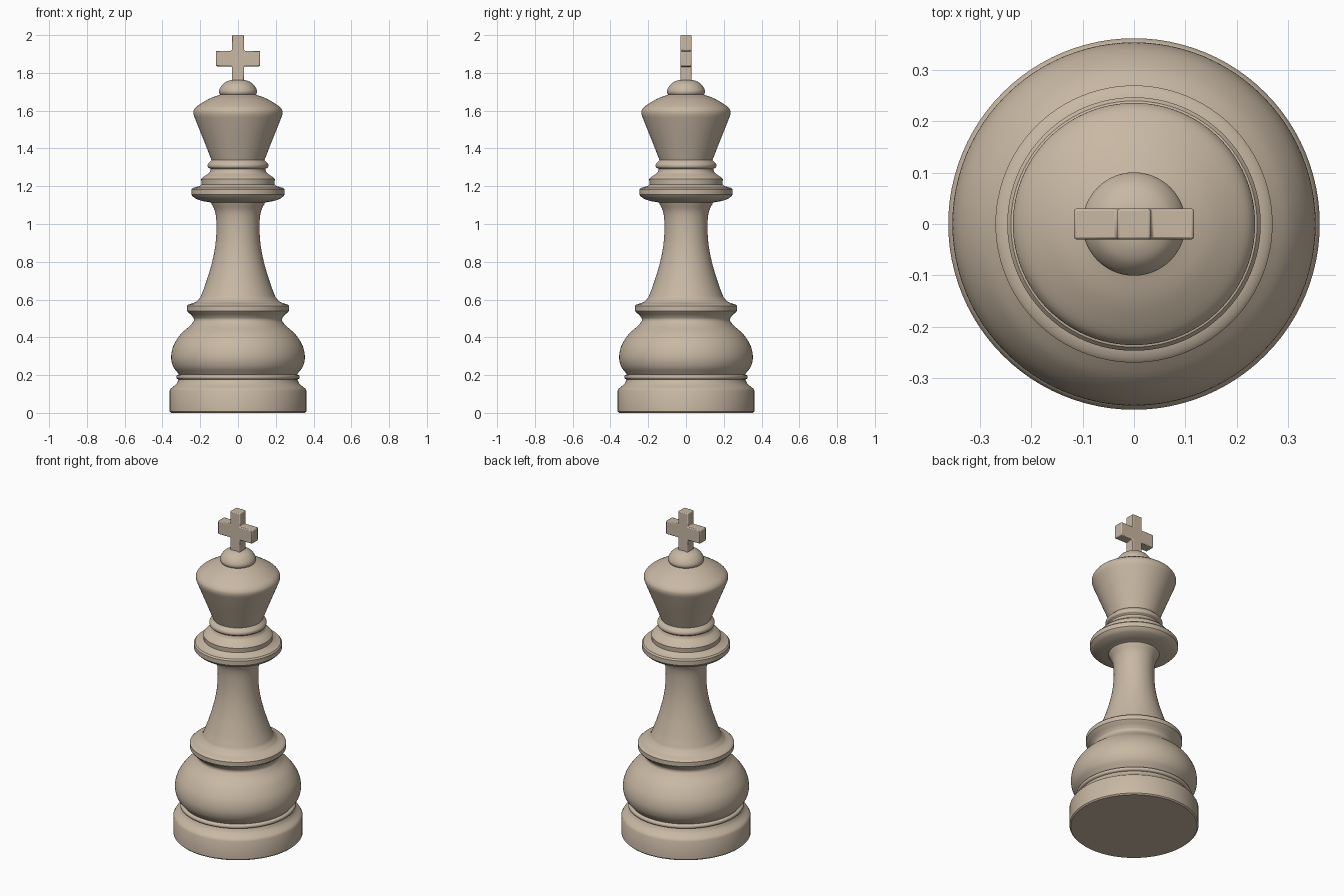
import bpy, bmesh, math
from mathutils import Vector

if "Cube" in bpy.data.objects:
    bpy.data.objects.remove(bpy.data.objects["Cube"])

mat = bpy.data.materials.new("warm tan")
mat.diffuse_color = (0.58, 0.48, 0.37, 1)
mat.use_nodes = True
mat.node_tree.nodes["Principled BSDF"].inputs["Base Color"].default_value = mat.diffuse_color


def smooth(points, steps=6):
    """Catmull-Rom curve through (radius, height) points."""
    p = [Vector(q) for q in points]
    p = [2 * p[0] - p[1]] + p + [2 * p[-1] - p[-2]]
    out = []
    for i in range(1, len(p) - 2):
        a, b, c, d = p[i - 1:i + 3]
        for k in range(steps):
            t = k / steps
            v = (2 * b + (c - a) * t + (2 * a - 5 * b + 4 * c - d) * t**2
                 + (3 * b - a - 3 * c + d) * t**3) / 2
            out.append((max(v.x, 0), v.y))
    return out + [tuple(points[-1])]


def finish(bm, name, angle=35):
    bmesh.ops.recalc_face_normals(bm, faces=bm.faces)
    me = bpy.data.meshes.new(name)
    bm.to_mesh(me)
    bm.free()
    ob = bpy.data.objects.new(name, me)
    bpy.context.collection.objects.link(ob)
    me.materials.append(mat)
    bpy.ops.object.select_all(action='DESELECT')
    ob.select_set(True)
    bpy.context.view_layer.objects.active = ob
    bpy.ops.object.shade_smooth_by_angle(angle=math.radians(angle))
    return ob


def lathe(name, profile, segs=96):
    bm = bmesh.new()
    rings = [[bm.verts.new((r * math.cos(2 * math.pi * i / segs),
                            r * math.sin(2 * math.pi * i / segs), z))
              for i in range(segs)] for r, z in profile]
    for lo, hi in zip(rings, rings[1:]):
        for i in range(segs):
            j = (i + 1) % segs
            bm.faces.new((lo[i], lo[j], hi[j], hi[i]))
    bm.faces.new(rings[0][::-1])
    bm.faces.new(rings[-1])
    return finish(bm, name)


# One continuous turned body, described section by section
foot = [(0.355, 0), (0.362, 0.007), (0.362, 0.118), (0.355, 0.13)]
foot += smooth([(0.345, 0.137), (0.325, 0.155), (0.315, 0.173)], 3)
foot_ring = smooth([(0.314, 0.177), (0.325, 0.183), (0.325, 0.197), (0.312, 0.204)], 3)
bulb = smooth([(0.315, 0.207), (0.343, 0.245), (0.354, 0.295), (0.342, 0.355),
               (0.305, 0.415), (0.255, 0.46), (0.236, 0.483)])
bulb_neck = smooth([(0.234, 0.487), (0.234, 0.5), (0.248, 0.52)], 3)
flange = [(0.262, 0.53), (0.27, 0.54), (0.27, 0.566), (0.262, 0.574)]
flange += smooth([(0.25, 0.577), (0.222, 0.588), (0.204, 0.606)], 3)
stem = smooth([(0.2, 0.61), (0.173, 0.68), (0.142, 0.78), (0.121, 0.88),
               (0.114, 0.98), (0.12, 1.06), (0.143, 1.113)])
collar = smooth([(0.15, 1.115), (0.19, 1.122), (0.225, 1.135), (0.24, 1.147)], 3)
collar += [(0.247, 1.155), (0.247, 1.182), (0.24, 1.191), (0.205, 1.2),
           (0.193, 1.21), (0.195, 1.237), (0.186, 1.247)]
collar += smooth([(0.175, 1.255), (0.152, 1.272), (0.145, 1.29)], 3)
head_ring = smooth([(0.147, 1.293), (0.159, 1.3), (0.16, 1.316), (0.148, 1.33)], 3)
head = [(0.14, 1.338), (0.188, 1.46), (0.23, 1.565)]
head += smooth([(0.236, 1.583), (0.234, 1.602), (0.215, 1.625), (0.155, 1.662),
                (0.1, 1.683), (0.092, 1.686)], 4)
lathe("turned_body", foot + foot_ring + bulb + bulb_neck + flange + stem
      + collar + head_ring + head)

# Rounded knob on top of the head
lathe("knob", smooth([(0.085, 1.675), (0.1, 1.695), (0.096, 1.718), (0.075, 1.745),
                      (0.045, 1.76), (0.01, 1.765)], 5))

# Cross finial: one outline, extruded through its depth
w, a, lo, hi, d = 0.033, 0.117, 1.835, 1.917, 0.03
right = [(w, 1.74), (w, lo), (a, lo), (a, hi), (w, hi), (w, 2.0)]
outline = right + [(-x, z) for x, z in reversed(right)]
bm = bmesh.new()
face = bm.faces.new([bm.verts.new((x, -d, z)) for x, z in outline])
ext = bmesh.ops.extrude_face_region(bm, geom=[face], use_keep_orig=True)
bmesh.ops.translate(bm, vec=(0, 2 * d, 0),
                    verts=[g for g in ext["geom"] if isinstance(g, bmesh.types.BMVert)])
cross = finish(bm, "cross_finial")
bev = cross.modifiers.new("soft edges", 'BEVEL')
bev.width, bev.segments = 0.005, 2
